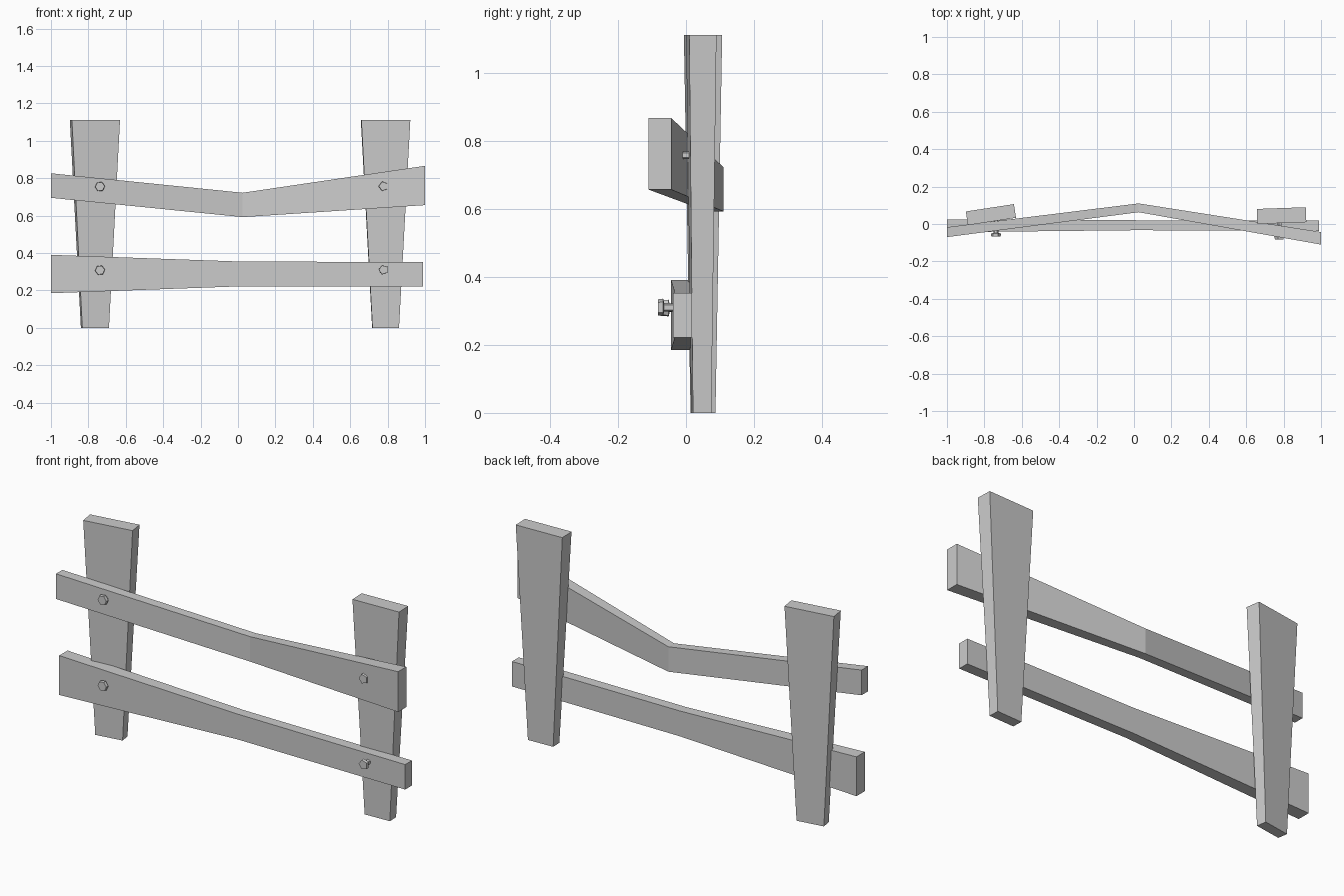
import bpy, bmesh
from math import cos, sin, pi, radians
from mathutils import Matrix

if "Cube" in bpy.data.objects:
    bpy.data.objects.remove(bpy.data.objects["Cube"])


def loft(name, rings):
    """Solid skinned through a list of equal-length point rings, capped at both ends."""
    bm = bmesh.new()
    vs = [[bm.verts.new(p) for p in ring] for ring in rings]
    n = len(rings[0])
    for a, b in zip(vs, vs[1:]):
        for i in range(n):
            j = (i + 1) % n
            bm.faces.new((a[i], a[j], b[j], b[i]))
    bm.faces.new(vs[0])
    bm.faces.new(vs[-1])
    bmesh.ops.recalc_face_normals(bm, faces=bm.faces)
    me = bpy.data.meshes.new(name)
    bm.to_mesh(me)
    bm.free()
    ob = bpy.data.objects.new(name, me)
    bpy.context.collection.objects.link(ob)
    return ob


def post(name, x, y, angle, bottom, top):
    """Tapered plank; bottom and top are (half width, half depth)."""
    rings = [[(sx * w, sy * d, z) for sx, sy in ((-1, -1), (1, -1), (1, 1), (-1, 1))]
             for (w, d), z in ((bottom, 0), (top, 1.11))]
    ob = loft(name, rings)
    ob.data.transform(Matrix.Translation((x, y, 0)) @ Matrix.Rotation(radians(angle), 4, 'Z'))


def rail(name, stations):
    """Bent board; each station is (x, front y, back y, low z, high z)."""
    loft(name, [[(x, y0, z0), (x, y1, z0), (x, y1, z1), (x, y0, z1)]
                for x, y0, y1, z0, z1 in stations])


def peg(name, x, y, z, sides, turn):
    """Low-poly bolt: flat head in front, narrow shank running into the post."""
    profile = ((0, 0.025), (0.015, 0.027), (0.018, 0.013), (0.10, 0.012))
    loft(name, [[(x + r * cos(turn + 2 * pi * i / sides), y + d,
                  z + r * sin(turn + 2 * pi * i / sides)) for i in range(sides)]
                for d, r in profile])


# Posts, wider at the top
post("left_post", -0.765, 0.05, 8.7, (0.072, 0.026), (0.130, 0.037))
post("right_post", 0.789, 0.045, 2.0, (0.071, 0.027), (0.131, 0.040))

# Rails, each bent once near the middle
rail("upper_rail", [(-1.0, -0.07, -0.017, 0.695, 0.826),
                    (0.025, 0.063, 0.11, 0.592, 0.722),
                    (1.0, -0.11, -0.043, 0.656, 0.866)])
rail("lower_rail", [(-1.0, -0.044, 0.025, 0.185, 0.39),
                    (0.02, -0.033, 0.02, 0.222, 0.354),
                    (0.99, -0.038, 0.018, 0.222, 0.352)])

# Pegs holding the rails to the posts
for level, z in (("upper", 0.755), ("lower", 0.308)):
    peg(level + "_left_peg", -0.738, -0.066, z, 6, 0.1)
    peg(level + "_right_peg", 0.778, -0.082, z + 0.002, 5, pi)
